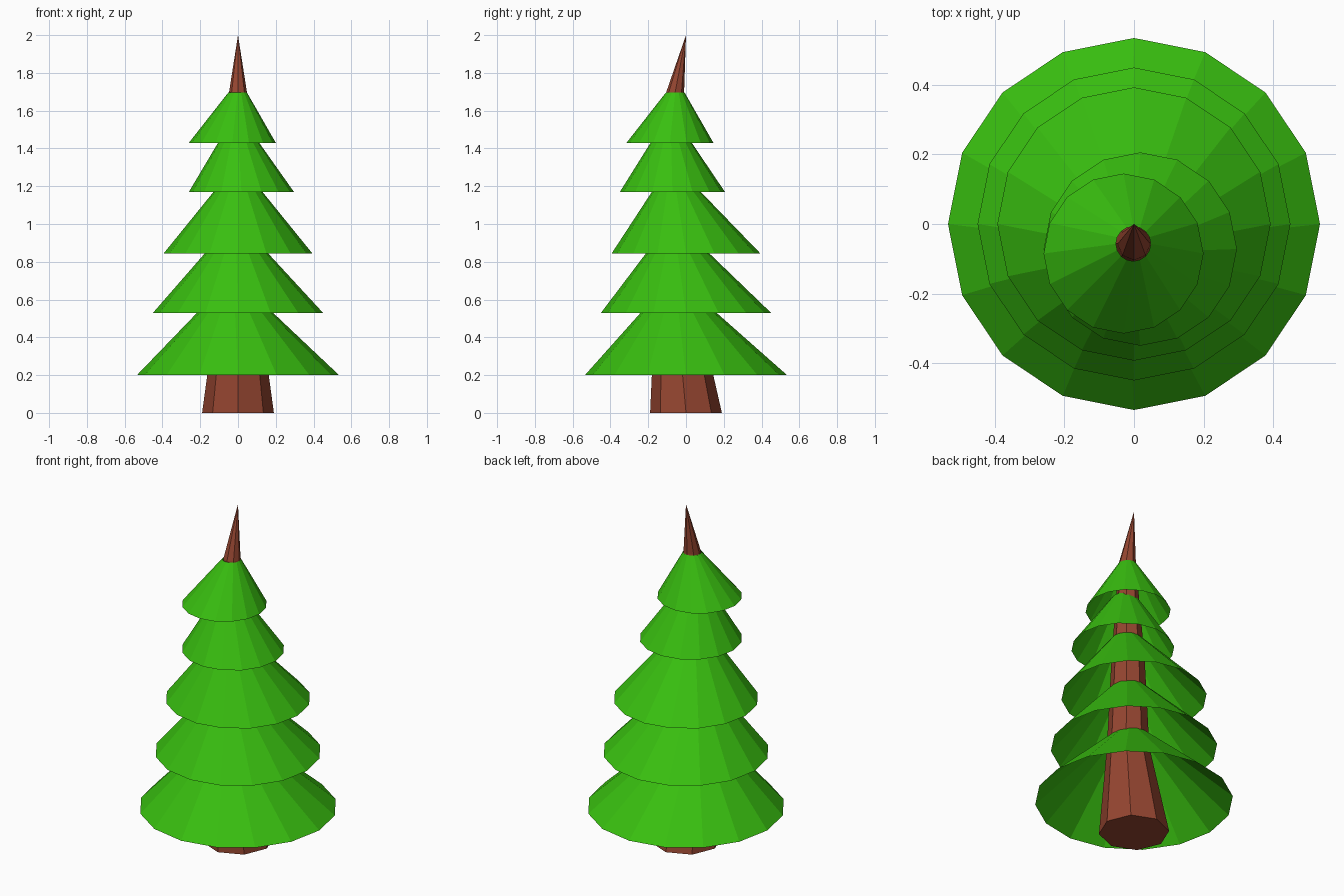
import bpy, bmesh, math

if "Cube" in bpy.data.objects:
    bpy.data.objects.remove(bpy.data.objects["Cube"])


def material(name, color):
    m = bpy.data.materials.new(name)
    m.diffuse_color = (*color, 1)
    m.use_nodes = True
    m.node_tree.nodes["Principled BSDF"].inputs["Base Color"].default_value = m.diffuse_color
    return m


def loft(name, rings, sides, mat, cap_bottom=False):
    """Join rings (x, y, z, radius) into a flat-faced skin; radius 0 makes a tip."""
    bm = bmesh.new()
    loops = []
    for x, y, z, r in rings:
        n = sides if r else 1
        loops.append([bm.verts.new((x + r * math.cos(2 * math.pi * i / sides),
                                    y + r * math.sin(2 * math.pi * i / sides), z))
                      for i in range(n)])
    for a, b in zip(loops, loops[1:]):
        for i in range(sides):
            j = (i + 1) % sides
            if len(b) == 1:
                bm.faces.new((a[i], a[j], b[0]))
            else:
                bm.faces.new((a[i], a[j], b[j], b[i]))
    if cap_bottom:
        bm.faces.new(loops[0][::-1])
    me = bpy.data.meshes.new(name)
    bm.to_mesh(me)
    bm.free()
    me.materials.append(mat)
    ob = bpy.data.objects.new(name, me)
    bpy.context.collection.objects.link(ob)


bark = material("bark", (0.30, 0.06, 0.03))
needles = material("needles", (0.04, 0.52, 0.005))

# Bent eight-sided trunk ending in a bare spike
loft("trunk", [(0, 0, 0, 0.19), (0, -0.05, 0.55, 0.115), (0, -0.05, 1.1, 0.09),
               (0, -0.057, 1.7, 0.047), (0, 0, 2, 0)], 8, bark, cap_bottom=True)

# Open branch skirts: lower rim, then the collar where it meets the trunk
tiers = [
    ((0, 0, 0.20, 0.535), (-0.02, -0.05, 0.62, 0.11)),
    ((0, 0, 0.53, 0.45), (-0.01, -0.055, 0.92, 0.10)),
    ((0, 0, 0.845, 0.393), (0, -0.06, 1.225, 0.085)),
    ((0.018, -0.072, 1.17, 0.278), (0, -0.08, 1.49, 0.07)),
    ((-0.03, -0.085, 1.43, 0.23), (-0.002, -0.057, 1.695, 0.05)),
]
for i, rings in enumerate(tiers, 1):
    loft(f"branch_tier_{i}", rings, 16, needles)
